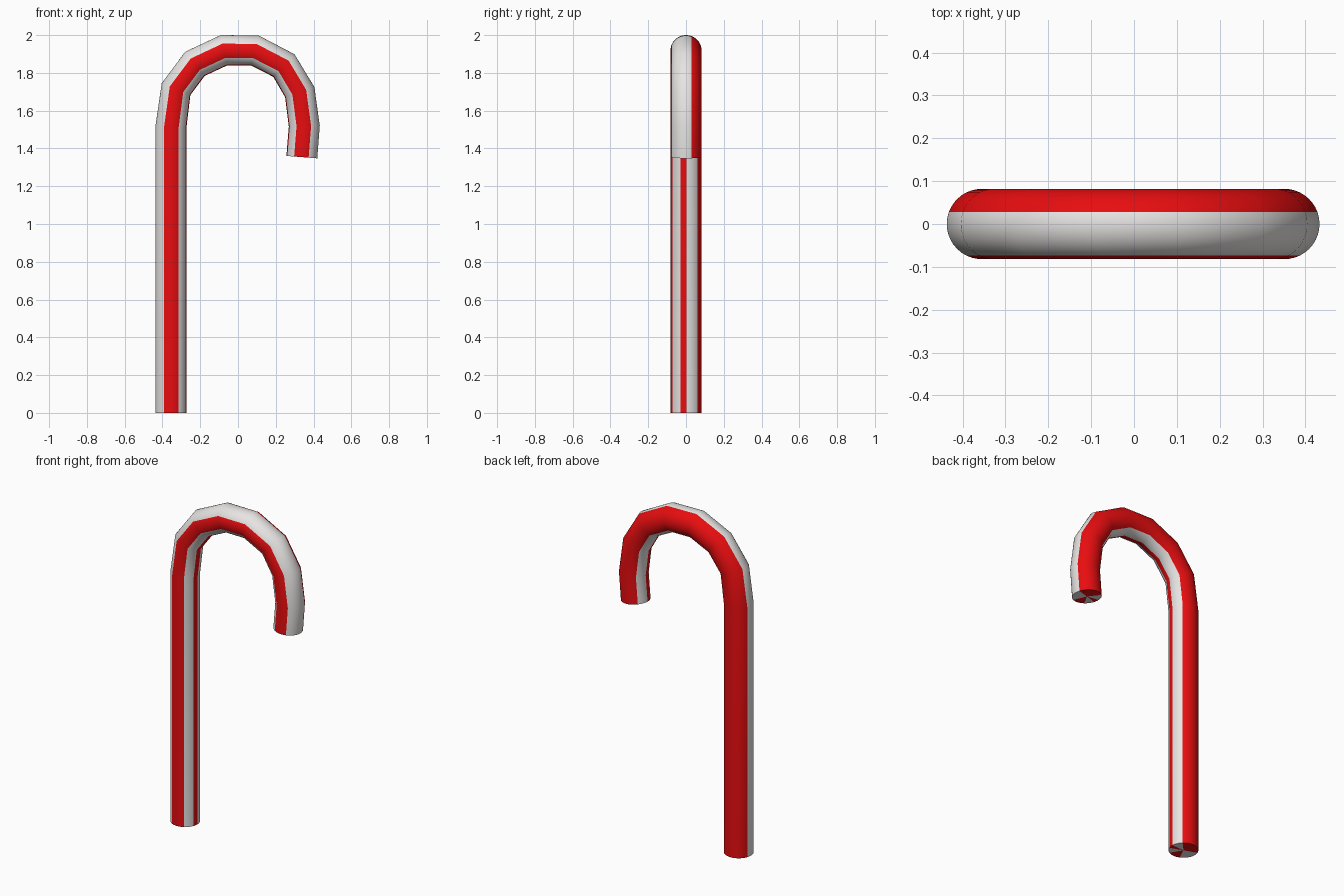
import bpy, bmesh, math
from mathutils import Vector

if "Cube" in bpy.data.objects:
    bpy.data.objects.remove(bpy.data.objects["Cube"])

R = 0.082
# centre line of the cane (x, z)
PATH = [(-.355, 0), (-.355, 1.515), (-.328, 1.714), (-.228, 1.848), (-.074, 1.92),
        (.09, 1.918), (.243, 1.839), (.327, 1.698), (.351, 1.518), (.338, 1.354)]
# lengthwise stripes: start angle (0 = inside of hook, 90 = back), colour 0 white / 1 red
STRIPES = [(-20.4, 1), (2.1, 0), (47, 1), (160, 0), (244, 1), (300, 0), (339.6, None)]


def material(name, color):
    m = bpy.data.materials.new(name)
    m.diffuse_color = (*color, 1)
    m.use_nodes = True
    m.node_tree.nodes["Principled BSDF"].inputs["Base Color"].default_value = m.diffuse_color
    return m


# angles around the section, with a colour per segment
angles, colors = [], []
for (a, c), (b, _) in zip(STRIPES, STRIPES[1:]):
    n = max(2, round((b - a) / 9))
    for i in range(n):
        angles.append(math.radians(a + (b - a) * i / n))
        colors.append(c)
N = len(angles)

bm = bmesh.new()
pts = [Vector((x, 0, z)) for x, z in PATH]
rings = []
for i, p in enumerate(pts):
    # section plane follows the mean direction of the neighbouring segments
    t = Vector()
    if i > 0:
        t += (p - pts[i - 1]).normalized()
    if i < len(pts) - 1:
        t += (pts[i + 1] - p).normalized()
    t.normalize()
    inward = Vector((t.z, 0, -t.x))
    rings.append([bm.verts.new(p + R * (math.cos(a) * inward + Vector((0, math.sin(a), 0))))
                  for a in angles])

# striped tube wall
for r0, r1 in zip(rings, rings[1:]):
    for j in range(N):
        k = (j + 1) % N
        f = bm.faces.new((r0[j], r0[k], r1[k], r1[j]))
        f.material_index = colors[j]

# end caps, stripes running to the centre
for ring, p in ((rings[0], pts[0]), (rings[-1], pts[-1])):
    centre = bm.verts.new(p)
    for j in range(N):
        f = bm.faces.new((ring[j], ring[(j + 1) % N], centre))
        f.material_index = colors[j]

bmesh.ops.recalc_face_normals(bm, faces=bm.faces)
mesh = bpy.data.meshes.new("striped_cane")
bm.to_mesh(mesh)
bm.free()
mesh.materials.append(material("white", (.8, .78, .77)))
mesh.materials.append(material("red", (.8, .004, .005)))
cane = bpy.data.objects.new("striped_cane", mesh)
bpy.context.collection.objects.link(cane)
bpy.context.view_layer.objects.active = cane
cane.select_set(True)
bpy.ops.object.shade_smooth_by_angle(angle=math.radians(40))
